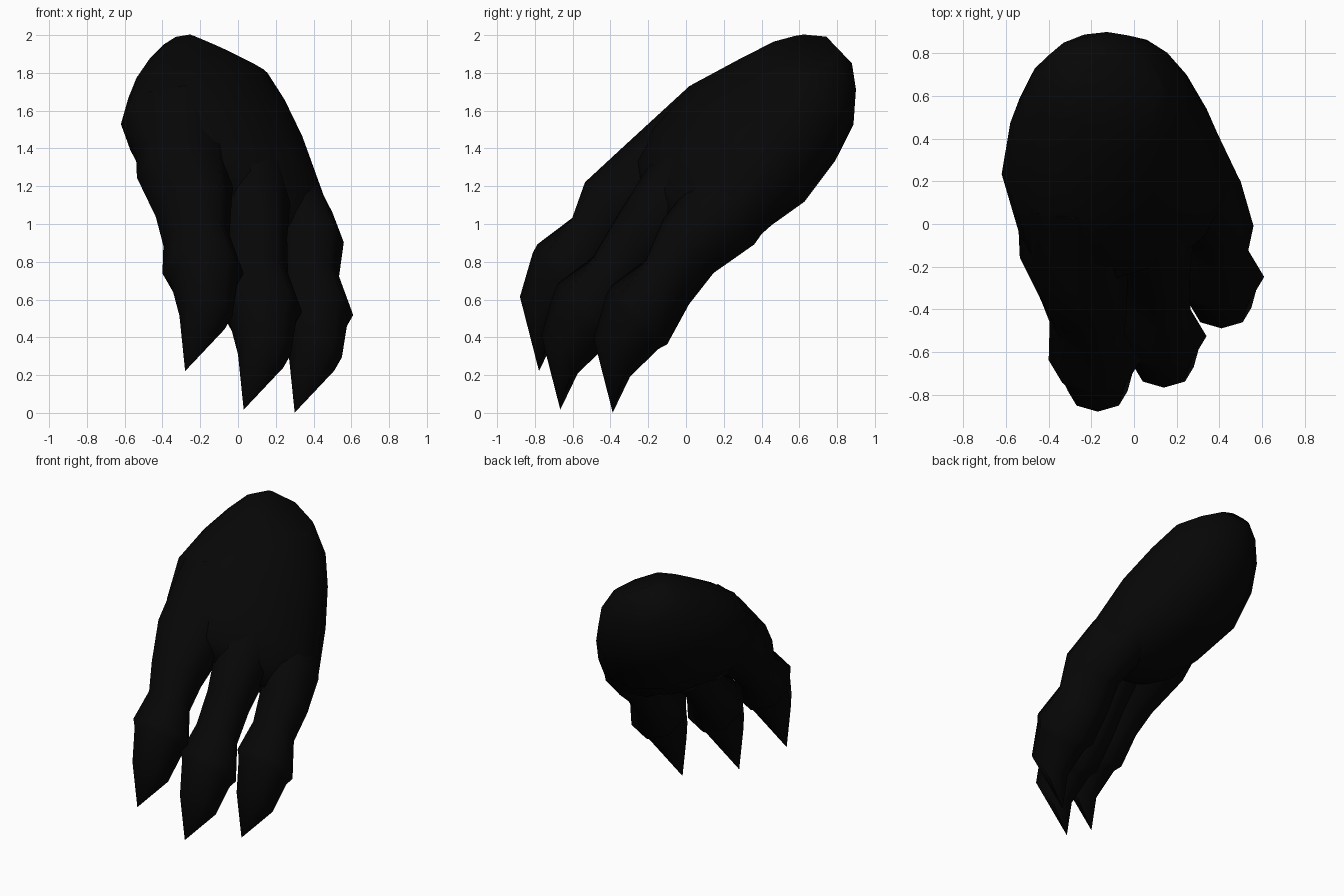
import bpy, bmesh, math
from mathutils import Vector

cube = bpy.data.objects.get("Cube")
if cube:
    bpy.data.objects.remove(cube, do_unlink=True)

# Single matte black
black = bpy.data.materials.new("matte black")
black.use_nodes = True
colour = (0.002, 0.002, 0.002, 1)
black.diffuse_color = colour
bsdf = black.node_tree.nodes["Principled BSDF"]
bsdf.inputs["Base Color"].default_value = colour
bsdf.inputs["Roughness"].default_value = 0.9

# The hand slopes: "along" runs from claws to wrist, "out" from palm to knuckles
ALONG = Vector((0, 0.72, 0.69))
OUT = Vector((0, -0.69, 0.72))


def place(x, s, v):
    return Vector((x, 0, 0)) + ALONG * s + OUT * v


def loft(name, rings, sides, tip=None, cut=None):
    """Skin rings of (x, along, out, x radius, out radius, skew)."""
    bm = bmesh.new()
    loops = []
    for x, s, v, rx, rv, skew in rings:
        loop = []
        for i in range(sides):
            a = math.tau * i / sides
            loop.append(bm.verts.new(place(x + rx * math.cos(a), s,
                                           v + rv * math.sin(a) - skew * math.cos(a))))
        loops.append(loop)
    for lo, hi in zip(loops, loops[1:]):
        for i in range(sides):
            j = (i + 1) % sides
            bm.faces.new((lo[i], lo[j], hi[j], hi[i]))
    bm.faces.new(loops[-1])
    if tip:
        point = bm.verts.new(place(*tip))
        for i in range(sides):
            bm.faces.new((point, loops[0][i], loops[0][(i + 1) % sides]))
    else:
        bm.faces.new(loops[0])
    bmesh.ops.recalc_face_normals(bm, faces=bm.faces)
    if cut:
        # Slice off everything beyond a plane and close the opening
        point, normal = cut
        geom = bm.verts[:] + bm.edges[:] + bm.faces[:]
        sliced = bmesh.ops.bisect_plane(bm, geom=geom, plane_co=point,
                                        plane_no=normal, clear_outer=True)
        edges = [e for e in sliced["geom_cut"] if isinstance(e, bmesh.types.BMEdge)]
        bmesh.ops.holes_fill(bm, edges=edges, sides=0)
        bmesh.ops.recalc_face_normals(bm, faces=bm.faces)
    mesh = bpy.data.meshes.new(name)
    bm.to_mesh(mesh)
    bm.free()
    mesh.materials.append(black)
    obj = bpy.data.objects.new(name, mesh)
    bpy.context.collection.objects.link(obj)
    bpy.ops.object.select_all(action="DESELECT")
    obj.select_set(True)
    bpy.context.view_layer.objects.active = obj
    bpy.ops.object.shade_smooth_by_angle(angle=math.radians(60))


# Claw and fingertip shared by all fingers, then a root of its own for each
TIP = (0.30, -0.28, 0.27)
CLAW = [(0.41, -0.08, 0.485, 0.14, 0.14, 0),
        (0.40, 0.13, 0.546, 0.18, 0.20, 0),
        (0.395, 0.18, 0.547, 0.215, 0.215, 0),
        (0.36, 0.41, 0.57, 0.175, 0.165, -0.04)]
FINGERS = {
    "right_finger": ((-0.58, -0.13, 0.43),
                     [(-0.235, 0.46, 1.04, 0.20, 0.215, -0.04),
                      (-0.28, 0.75, 1.01, 0.255, 0.24, 0),
                      (-0.28, 1.22, 0.99, 0.27, 0.25, 0.04)]),
    "middle_finger": ((-0.27, -0.19, 0.204),
                      [(0.09, 0.45, 0.82, 0.17, 0.185, -0.04),
                       (0.08, 0.75, 0.87, 0.20, 0.21, 0),
                       (0.04, 1.25, 0.88, 0.20, 0.22, 0.04)]),
    "left_finger": ((0, 0, 0),
                    [(0.37, 0.62, 0.63, 0.19, 0.195, -0.03),
                     (0.29, 0.88, 0.63, 0.21, 0.235, 0),
                     (0.16, 1.32, 0.68, 0.17, 0.20, 0.04)]),
}
for name, (shift, root) in FINGERS.items():
    dx, ds, dv = shift
    rings = [(x + dx, s + ds, v + dv, rx, rv, k) for x, s, v, rx, rv, k in CLAW]
    loft(name, rings + root, 8, (TIP[0] + dx, TIP[1] + ds, TIP[2] + dv))

# Palm: skewed ovals closing into a blunt dome, sliced flat at the wrist
loft("palm", [(0.02, 0.63, 0.82, 0.30, 0.16, 0.15),
              (0.00, 0.74, 0.82, 0.45, 0.29, 0.21),
              (-0.03, 0.92, 0.815, 0.51, 0.36, 0.20),
              (-0.115, 1.23, 0.805, 0.505, 0.41, 0.14),
              (-0.145, 1.50, 0.79, 0.435, 0.36, 0.09),
              (-0.155, 1.70, 0.795, 0.345, 0.30, 0.06),
              (-0.18, 1.84, 0.82, 0.24, 0.20, 0.04),
              (-0.21, 1.92, 0.83, 0.11, 0.10, 0.01)], 14,
     cut=(Vector((-0.25, 0.65, 2.0)), Vector((0.43, 0.05, 0.9))))
